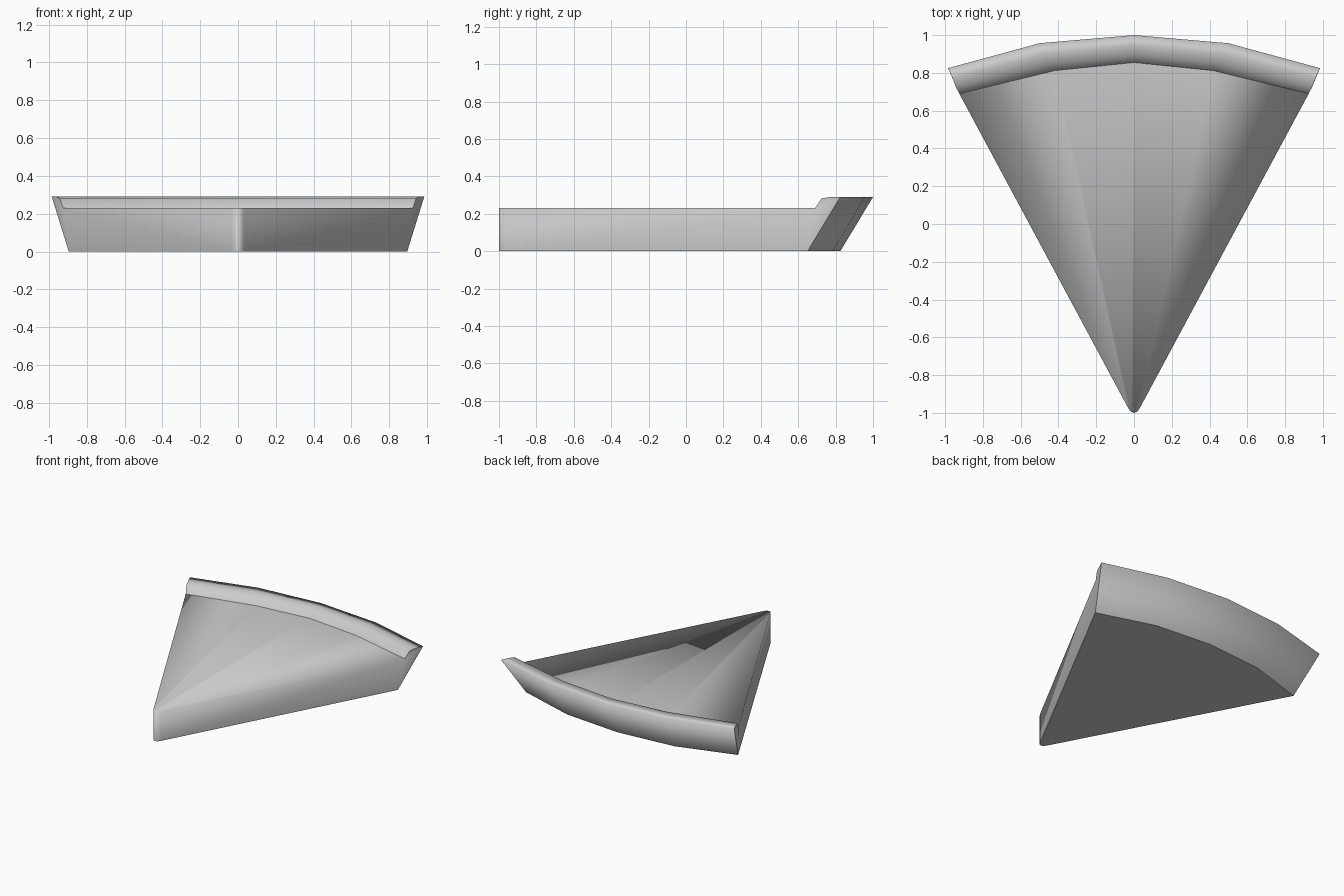
import bpy, bmesh

cube = bpy.data.objects.get("Cube")
if cube:
    bpy.data.objects.remove(cube)

# One plain material
mat = bpy.data.materials.new("plain grey")
mat.use_nodes = True
grey = (0.6, 0.6, 0.6, 1)
mat.diffuse_color = grey
mat.node_tree.nodes["Principled BSDF"].inputs["Base Color"].default_value = grey

FLOOR, RIM = 0.23, 0.29


def mirrored(half):
    """Right-to-left row of points from a half row that ends at x = 0."""
    return half + [(-x, y) for x, y in reversed(half[:-1])]


# Crust section from the bottom outside, over the rim, to the floor
rows = [
    (0.0, mirrored([(0.895, 0.65), (0.455, 0.785), (0, 0.825)])),
    (RIM, mirrored([(0.985, 0.825), (0.50, 0.957), (0, 1.0)])),
    (RIM, mirrored([(0.962, 0.775), (0.47, 0.902), (0, 0.946)])),
    (RIM - 0.007, mirrored([(0.943, 0.725), (0.44, 0.85), (0, 0.893)])),
    (FLOOR, mirrored([(0.925, 0.69), (0.42, 0.812), (0, 0.855)])),
]
tip = mirrored([(0.032, -0.972), (0.018, -0.993), (0, -1.0)])

bm = bmesh.new()
rings = [[bm.verts.new((x, y, z)) for x, y in pts] for z, pts in rows]
tip_low = [bm.verts.new((x, y, 0)) for x, y in tip]
tip_top = [bm.verts.new((x, y, FLOOR)) for x, y in tip]


def bridge(a, b):
    for i in range(len(a) - 1):
        bm.faces.new((a[i], a[i + 1], b[i + 1], b[i]))


# Crust, rounded point, floor strips and underside
for a, b in zip(rings, rings[1:]):
    bridge(a, b)
bridge(tip_low, tip_top)
bridge(rings[-1], tip_top)
under = bm.faces.new(rings[0] + tip_low[::-1])

# Straight cut sides, with the crust end as a separate face
ends = []
for k in (0, -1):
    bm.faces.new((tip_low[k], tip_top[k], rings[-1][k], rings[0][k]))
    ends.append(bm.faces.new([ring[k] for ring in rings]))

bmesh.ops.recalc_face_normals(bm, faces=bm.faces)
for f in bm.faces:
    f.smooth = True

# Crisp edges: underside border, crust ends and the foot of the rim
for f in [under] + ends:
    for e in f.edges:
        e.smooth = False
for end in ends:
    for e in end.edges:
        if all(v in (rings[0][0], rings[0][-1], rings[-1][0], rings[-1][-1]) for v in e.verts):
            e.smooth = True
for a, b in zip(rings[-1], rings[-1][1:]):
    bm.edges.get((a, b)).smooth = False

mesh = bpy.data.meshes.new("slice")
bm.to_mesh(mesh)
bm.free()
mesh.materials.append(mat)
bpy.context.collection.objects.link(bpy.data.objects.new("wedge_slice", mesh))
